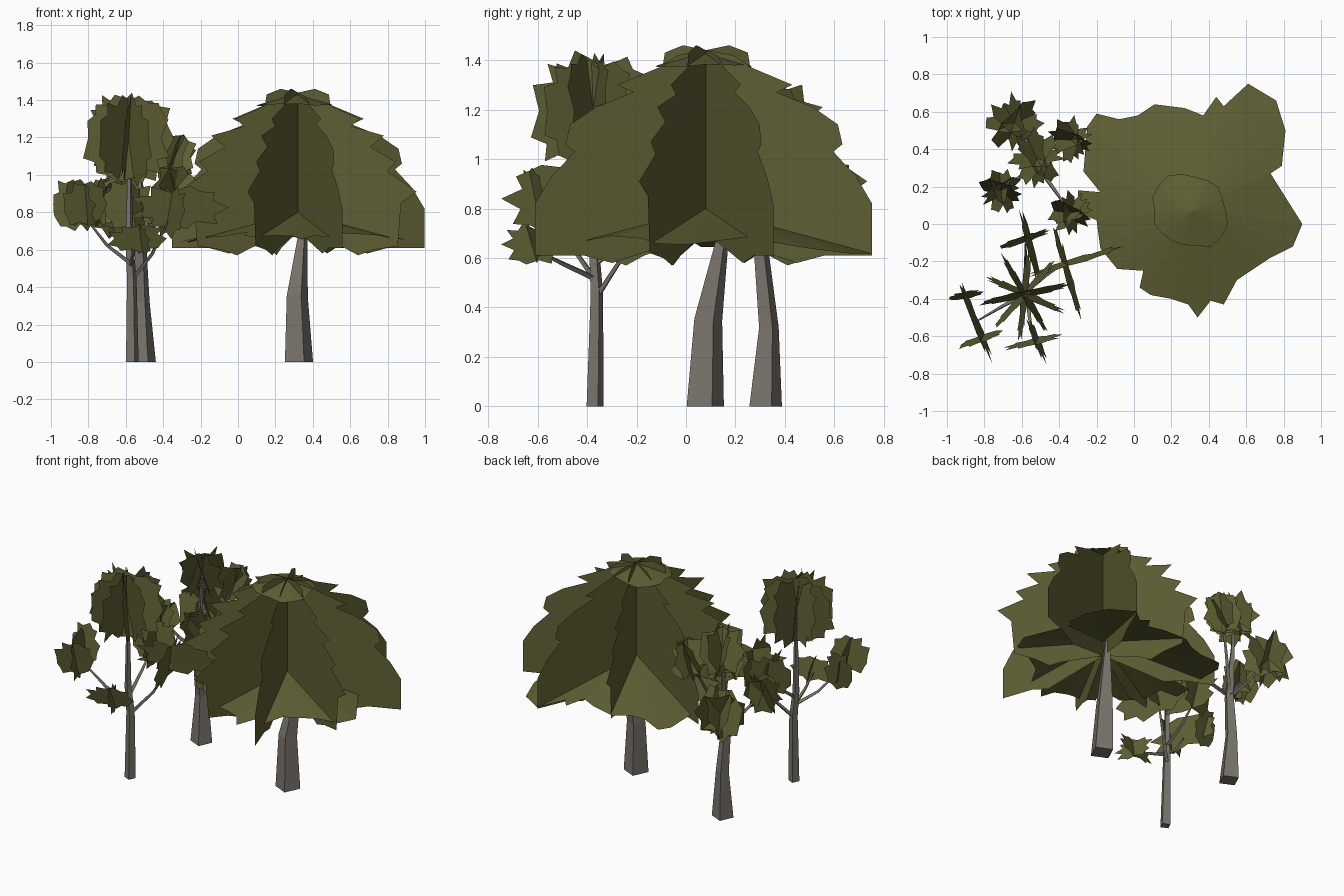
import bpy, math, random
from mathutils import Vector as V

if "Cube" in bpy.data.objects:
    bpy.data.objects.remove(bpy.data.objects["Cube"])

random.seed(4)


def material(name, col):
    m = bpy.data.materials.new(name)
    m.diffuse_color = (*col, 1)
    m.use_nodes = True
    m.node_tree.nodes["Principled BSDF"].inputs["Base Color"].default_value = m.diffuse_color
    return m


LEAF = material("leaf_green", (0.115, 0.115, 0.035))
BARK = material("bark_grey", (0.195, 0.175, 0.15))


def make(name, verts, faces, mat):
    me = bpy.data.meshes.new(name)
    me.from_pydata([tuple(v) for v in verts], [], faces)
    me.materials.append(mat)
    ob = bpy.data.objects.new(name, me)
    bpy.context.collection.objects.link(ob)
    return ob


def limb(name, rings, sides=4, turn=20):
    """Tapered faceted limb through rings of (x, y, z, radius)."""
    pts = [V(r[:3]) for r in rings]
    verts, faces = [], []
    for i, r in enumerate(rings):
        d = pts[min(i + 1, len(pts) - 1)] - pts[max(i - 1, 0)]
        d = V((0, 0, 1)) if i == 0 and rings[0][2] == 0 else d.normalized()
        a = V((1, 0, 0)) if abs(d.x) < 0.8 else V((0, 1, 0))
        a = (a - d * a.dot(d)).normalized()
        b = d.cross(a)
        for k in range(sides):
            t = math.radians(turn) + k * math.tau / sides
            verts.append(pts[i] + r[3] * (a * math.cos(t) + b * math.sin(t)))
    for i in range(len(rings) - 1):
        for k in range(sides):
            n = (k + 1) % sides
            faces.append((i * sides + k, i * sides + n,
                          (i + 1) * sides + n, (i + 1) * sides + k))
    faces.append(tuple(reversed(range(sides))))
    faces.append(tuple(range(len(verts) - sides, len(verts))))
    return make(name, verts, faces, BARK)


def leaf_cards(name, cards, n=18, power=0.8, notch=0.62):
    """Flat ragged leaf cards, each given as (centre, half width, half height)."""
    verts, faces = [], []
    for c, u, v in cards:
        base = len(verts)
        for k in range(n):
            t = k * math.tau / n
            r = random.uniform(0.9, 1.05) if k % 2 == 0 else random.uniform(notch, 0.9)
            ct, st = math.cos(t), math.sin(t)
            x = math.copysign(abs(ct) ** power, ct) * r
            y = math.copysign(abs(st) ** power, st) * r
            verts.append(V(c) + V(u) * x + V(v) * y)
        faces.append(tuple(range(base, base + n)))
    return make(name, verts, faces, LEAF)


def flat_card(x0, y0, x1, y1, z0, z1, lean=0.02):
    c = ((x0 + x1) / 2, (y0 + y1) / 2, (z0 + z1) / 2)
    u = V((x1 - x0, y1 - y0, 0)) / 2
    side = V((-u.y, u.x, 0)).normalized() * random.choice((-lean, lean))
    return c, u, side + V((0, 0, (z1 - z0) / 2))


def shallow_cone(name, centre, rim, slope):
    """Ragged leaf layer sloping down evenly from its centre."""
    cx, cy, cz = centre
    verts = [centre] + [(x, y, cz - slope * math.hypot(x - cx, y - cy)) for x, y in rim]
    n = len(rim)
    return make(name, verts, [(0, 1 + k, 1 + (k + 1) % n) for k in range(n)], LEAF)


# ---- Large tree: trunk
limb("large_trunk", [(0.326, 0.078, 0, 0.08), (0.317, 0.09, 0.35, 0.06),
                     (0.35, 0.155, 0.72, 0.022), (0.35, 0.155, 0.76, 0.018)])

# ---- Large tree: crossed vertical foliage cards, each with a wide and a narrow half
CX, CY = 0.32, 0.08
wide = [(0, 1.44), (.12, 1.42), (.2, 1.37), (.38, 1.3), (.31, 1.27), (.47, 1.21),
        (.58, 1.14), (.6, 1.06), (.56, 1.03), (.66, .93), (.73, .82), (.73, .61),
        (.52, .61), (.4, .58), (.27, .62), (0, .7)]
narrow = [(0, 1.44), (.1, 1.46), (.18, 1.43), (.19, 1.37), (.36, 1.3), (.31, 1.26),
          (.5, 1.21), (.42, 1.15), (.57, 1.07), (.52, 1.02), (.69, .91), (.6, .85),
          (.58, .62), (.44, .6), (.35, .57), (.27, .61), (0, .7)]
verts, faces = [], []
for ang in (22, 67, 289, 157):
    for flip, prof in ((0, wide), (180, narrow)):
        t = math.radians(ang + flip)
        base = len(verts)
        verts += [(CX + r * math.cos(t), CY + r * math.sin(t), z) for r, z in prof]
        faces.append(tuple(range(base, len(verts))))
make("large_canopy_cards", verts, faces, LEAF)

# ---- Large tree: ragged spreading skirt low in the canopy
rim = [(.9, 0), (.73, .27), (.79, .31), (.81, .5), (.76, .66), (.61, .75), (.48, .63),
       (.44, .68), (.37, .58), (.27, .62), (.11, .64), (.02, .58), (-.08, .56),
       (-.2, .59), (-.25, .52), (-.27, .28), (-.18, .17), (-.3, .18), (-.3, .06),
       (-.2, .02), (-.18, -.13), (-.09, -.24), (.05, -.25), (.03, -.34), (.09, -.38),
       (.2, -.4), (.29, -.43), (.34, -.5), (.41, -.41), (.48, -.43), (.55, -.3),
       (.73, -.18), (.85, -.12)]
shallow_cone("large_canopy_skirt", (CX, CY, 0.8), rim, 0.25)

# ---- Large tree: small cap on the crown
cap = []
for k in range(18):
    t = k * math.tau / 18
    r = random.uniform(0.18, 0.225)
    cap.append((0.3 + r * math.cos(t), 0.07 + r * math.sin(t)))
shallow_cone("large_canopy_cap", (0.31, 0.07, 1.43), cap, 0.27)

# ---- Front slim tree: trunk and branches
limb("front_trunk", [(-.565, -.368, 0, .036), (-.568, -.36, .45, .027),
                     (-.58, -.37, .62, .022), (-.58, -.37, 1.1, .01)])
front_branches = [((-.57, -.36, .44), (-.46, -.27, .58), (-.36, -.2, .78)),
                  ((-.57, -.37, .52), (-.7, -.44, .62), (-.84, -.52, .8)),
                  ((-.57, -.37, .52), (-.56, -.5, .58), (-.54, -.62, .64)),
                  ((-.57, -.36, .58), (-.58, -.22, .68), (-.58, -.1, .8))]
for i, (a, b, c) in enumerate(front_branches):
    limb(f"front_branch_{i + 1}", [(*a, .014), (*b, .011), (*c, .005)], 3)

# ---- Front slim tree: upright crown of crossed cards
cards = []
for k in range(5):
    t = math.radians(12 + 36 * k)
    dx, dy = 0.25 * math.cos(t), 0.25 * math.sin(t)
    cards.append(flat_card(-.585 - dx, -.375 - dy, -.585 + dx, -.375 + dy, .96, 1.43))
leaf_cards("front_crown", cards, 22, 0.65, 0.72)

# ---- Front slim tree: side foliage clumps
leaf_cards("front_clump_left", [flat_card(-.93, -.31, -.76, -.74, .7, .98),
                                flat_card(-.94, -.66, -.7, -.57, .72, .97),
                                flat_card(-1.0, -.40, -.8, -.36, .7, .98)])
leaf_cards("front_clump_low", [flat_card(-.7, -.67, -.38, -.59, .58, .74),
                               flat_card(-.57, -.5, -.47, -.745, .57, .74)])
leaf_cards("front_clump_right", [flat_card(-.58, -.28, -.06, -.12, .7, .95),
                                 flat_card(-.43, 0, -.28, -.52, .66, .95)])
leaf_cards("front_clump_back", [flat_card(-.73, -.13, -.44, -.03, .7, .98),
                                flat_card(-.61, .09, -.5, -.33, .7, .96)])

# ---- Back slim tree: trunk
limb("back_trunk", [(-.505, .322, 0, .07), (-.512, .335, .32, .042),
                    (-.52, .305, .62, .032), (-.52, .34, .95, .014), (-.52, .35, 1.15, .008)])

# ---- Back slim tree: branches each ending in a tilted leaf clump (x, y, z, radius)
clumps = [(-.64, .54, .83, .17), (-.71, .18, .85, .13), (-.52, .35, 1.16, .165),
          (-.34, .45, 1.09, .13), (-.34, .06, .92, .13)]
for i, (x, y, z, r) in enumerate(clumps):
    if i != 2:
        limb(f"back_branch_{i + 1}", [(-.52, .31, .62, .016),
                                      ((x - .52) / 2, (y + .31) / 2, .4 * .62 + .6 * z - .04, .012),
                                      (x, y, z, .005)], 3)
    cards = []
    for k in range(4):
        t = math.radians(45 * k + 25 * i + random.uniform(-8, 8))
        u = V((math.cos(t), math.sin(t), random.uniform(-.2, .2))) * r
        side = V((-math.sin(t), math.cos(t), 0)) * random.choice((-.33, .33))
        cards.append(((x, y, z), u, (side + V((0, 0, 1))) * r))
    leaf_cards(f"back_clump_{i + 1}", cards, 14)
